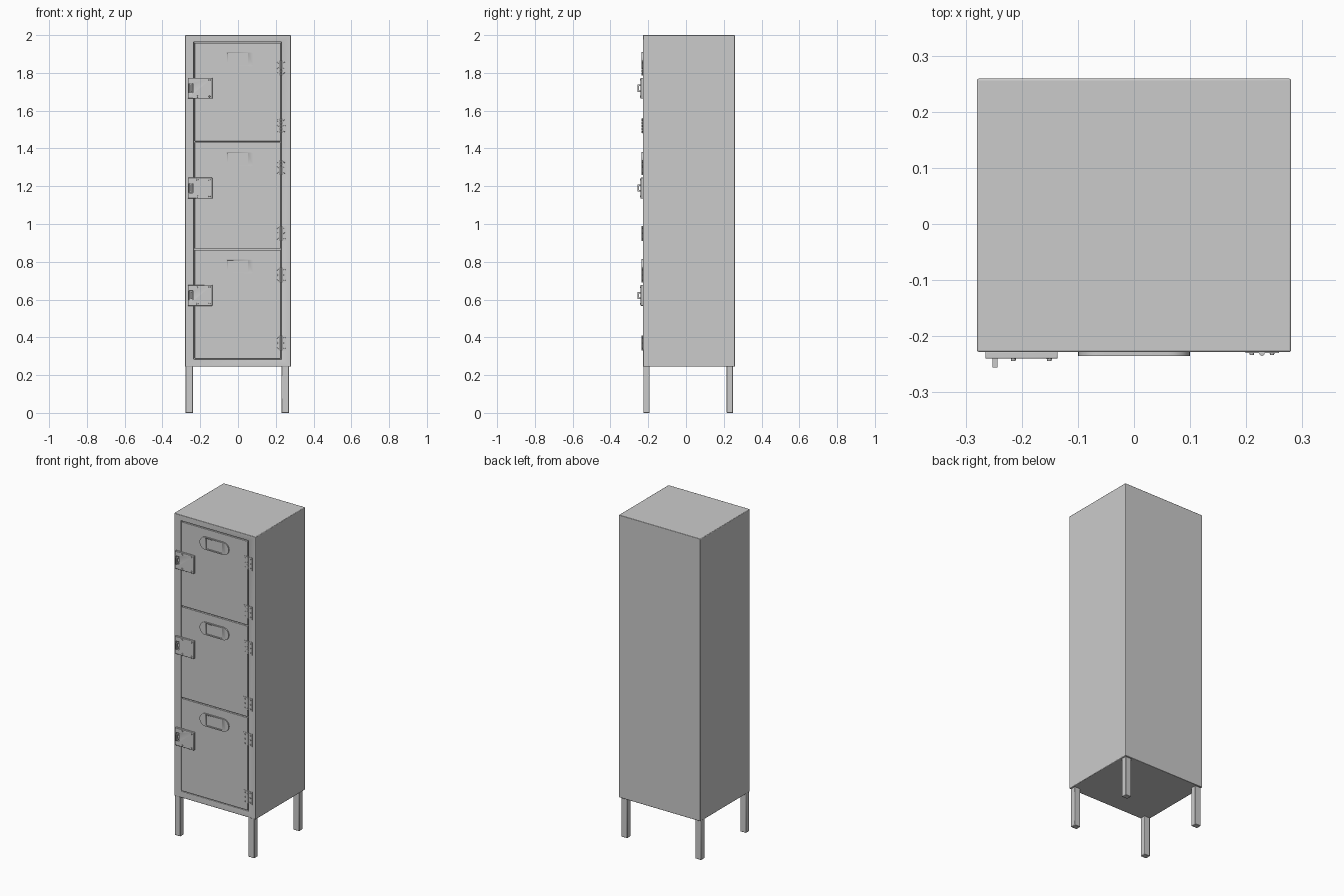
import bpy, bmesh
from math import pi, cos, sin
from mathutils import Matrix, Vector

if "Cube" in bpy.data.objects:
    bpy.data.objects.remove(bpy.data.objects["Cube"])

FRONT = -0.228


def finish(name, bm, bevel=0.0, segments=2):
    bmesh.ops.recalc_face_normals(bm, faces=bm.faces)
    mesh = bpy.data.meshes.new(name)
    bm.to_mesh(mesh)
    bm.free()
    ob = bpy.data.objects.new(name, mesh)
    bpy.context.collection.objects.link(ob)
    if bevel:
        mod = ob.modifiers.new("bevel", 'BEVEL')
        mod.width, mod.segments = bevel, segments
        mod.limit_method, mod.angle_limit = 'ANGLE', 0.7
    bpy.context.view_layer.objects.active = ob
    ob.select_set(True)
    bpy.ops.object.shade_smooth_by_angle(angle=0.6)
    ob.select_set(False)
    return ob


def add_box(bm, x0, x1, y0, y1, z0, z1):
    m = Matrix.Translation(((x0 + x1) / 2, (y0 + y1) / 2, (z0 + z1) / 2)) \
        @ Matrix.Diagonal((x1 - x0, y1 - y0, z1 - z0, 1))
    bmesh.ops.create_cube(bm, size=1, matrix=m)


def box(name, *dims, bevel=0.0):
    bm = bmesh.new()
    add_box(bm, *dims)
    return finish(name, bm, bevel)


def add_rod(bm, centre, radius, length, axis='Z', sides=12, tip=1.0):
    rot = Matrix.Rotation(pi / 2, 4, 'X') if axis == 'Y' else Matrix()
    bmesh.ops.create_cone(bm, cap_ends=True, segments=sides, radius1=radius,
                          radius2=radius * tip, depth=length,
                          matrix=Matrix.Translation(centre) @ rot)


def cut(ob, *dims):
    cutter = box("cutter", *dims)
    cutter.hide_render = True
    mod = ob.modifiers.new("cut", 'BOOLEAN')
    mod.object, mod.operation, mod.solver = cutter, 'DIFFERENCE', 'EXACT'
    ob.modifiers.move(len(ob.modifiers) - 1, 0)
    bpy.context.view_layer.objects.active = ob
    bpy.ops.object.modifier_apply(modifier="cut")
    bpy.data.objects.remove(cutter)


# Cabinet with recessed front opening
cabinet = box("cabinet", -0.28, 0.28, FRONT, 0.259, 0.245, 2.0)
cut(cabinet, -0.234, 0.23, FRONT - 0.05, FRONT + 0.03, 0.283, 1.964)
mod = cabinet.modifiers.new("bevel", 'BEVEL')
mod.width, mod.segments, mod.limit_method = 0.003, 2, 'ANGLE'

# Legs
for side, x in (("left", -0.258), ("right", 0.25)):
    for end, y in (("front", -0.209), ("back", 0.232)):
        box(f"{end}_{side}_leg", x - 0.02, x + 0.02, y - 0.017, y + 0.017,
            0, 0.25, bevel=0.003)


def name_holder(z):
    # Stadium plate with a framed card window
    bm = bmesh.new()
    r, half = 0.039, 0.061
    pts = []
    for sx, a0 in ((1, -pi / 2), (-1, pi / 2)):
        for i in range(13):
            a = a0 + pi * i / 12
            pts.append(Vector((sx * half + r * cos(a), FRONT + 0.002, z + r * sin(a))))
    face = bm.faces.new([bm.verts.new(p) for p in pts])
    ext = bmesh.ops.extrude_face_region(bm, geom=[face])
    verts = [v for v in ext["geom"] if isinstance(v, bmesh.types.BMVert)]
    bmesh.ops.translate(bm, verts=verts, vec=(0, -0.009, 0))
    holder = finish("name_holder", bm)
    cut(holder, -0.056, 0.054, FRONT - 0.02, FRONT - 0.002, z - 0.032, z + 0.032)


def latch(z):
    plate = box("latch_plate", -0.265, -0.136, FRONT - 0.012, FRONT + 0.001,
                z - 0.055, z + 0.055, bevel=0.002)
    cut(plate, -0.259, -0.239, FRONT - 0.03, FRONT - 0.003, z - 0.025, z + 0.025)
    # Padlock staple standing in the slot
    bm = bmesh.new()
    y0, y1 = FRONT - 0.028, FRONT + 0.001
    for s in (-1, 1):
        zs = sorted((z + s * 0.011, z + s * 0.019))
        add_box(bm, -0.252, -0.243, y0 + 0.007, y1, *zs)
    add_box(bm, -0.252, -0.243, y0, y0 + 0.007, z - 0.019, z + 0.019)
    finish("latch_staple", bm)
    # Corner rivets
    bm = bmesh.new()
    for x in (-0.215, -0.151):
        for dz in (-0.044, 0.044):
            add_rod(bm, (x, FRONT - 0.013, z + dz), 0.005, 0.006, 'Y', tip=0.8)
    finish("latch_rivets", bm)


def hinge(z):
    bm = bmesh.new()
    for x0, x1 in ((0.199, 0.225), (0.231, 0.258)):
        add_box(bm, x0, x1, FRONT - 0.002, FRONT + 0.001, z - 0.04, z + 0.04)
    for i in range(5):
        add_rod(bm, (0.228, FRONT - 0.002, z - 0.032 + i * 0.016), 0.005, 0.015)
    for x in (0.21, 0.246):
        for dz in (-0.028, 0, 0.028):
            add_rod(bm, (x, FRONT - 0.003, z + dz), 0.0045, 0.005, 'Y', tip=0.8)
    finish("hinge", bm)


# Three doors: bottom, top, then heights of holder, latch and hinges
doors = [(1.438, 1.959, 1.872, 1.719, (1.825, 1.52)),
         (0.869, 1.432, 1.343, 1.19, (1.30, 0.95)),
         (0.288, 0.863, 0.775, 0.622, (0.73, 0.37))]
for z0, z1, z_name, z_latch, z_hinges in doors:
    box("door", -0.229, 0.225, FRONT, FRONT + 0.03, z0, z1, bevel=0.0015)
    name_holder(z_name)
    latch(z_latch)
    for zh in z_hinges:
        hinge(zh)
